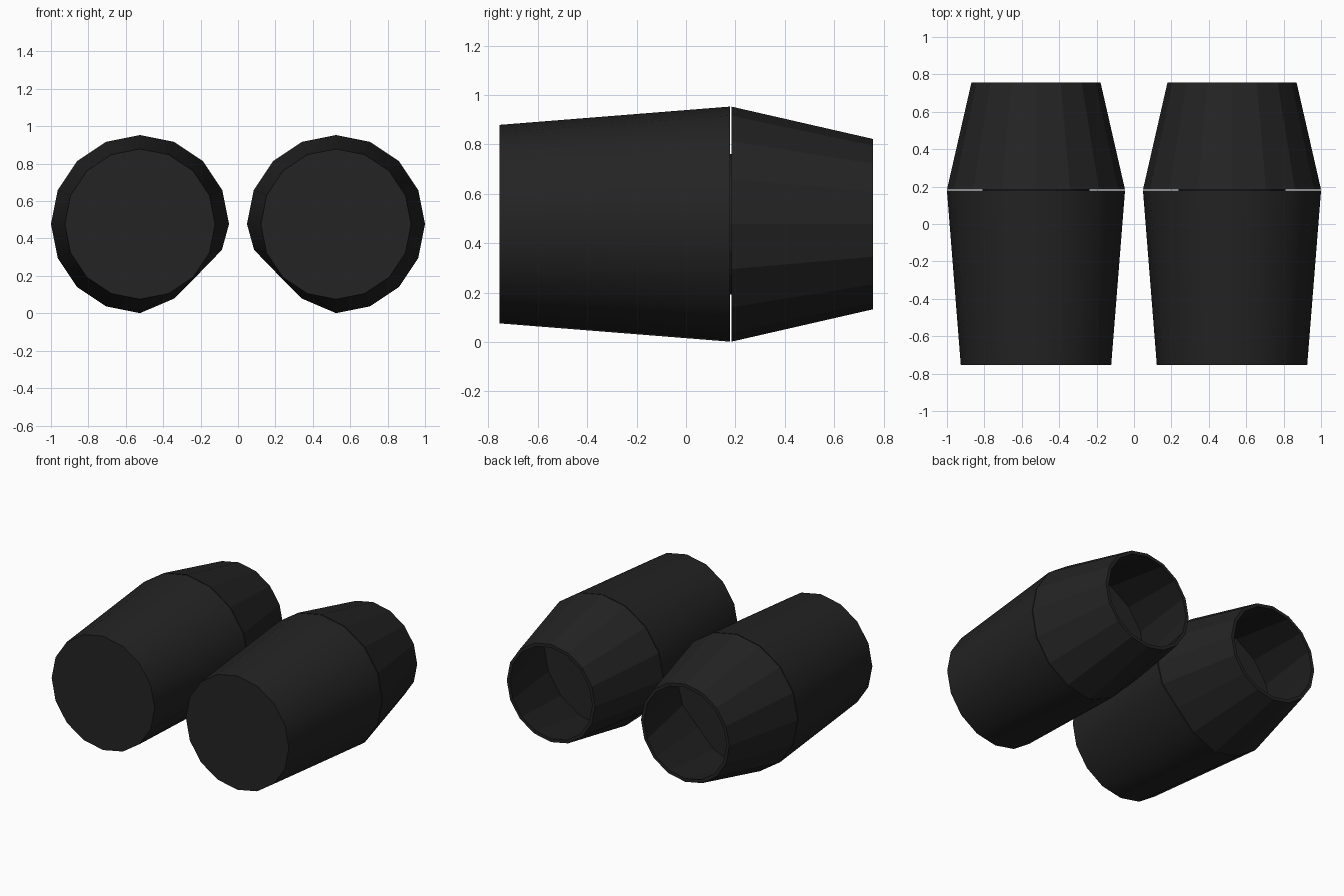
import bpy, bmesh, math

if "Cube" in bpy.data.objects:
    bpy.data.objects.remove(bpy.data.objects["Cube"])

CX, CZ, SIDES = 0.524, 0.477, 16

black = bpy.data.materials.new("matte black")
black.diffuse_color = (0.017, 0.017, 0.017, 1)
black.use_nodes = True
black.node_tree.nodes["Principled BSDF"].inputs["Base Color"].default_value = black.diffuse_color


def ring(bm, y, r, flat=False):
    """16-sided ring; flat planes off the lower inner corner."""
    verts = []
    for i in range(SIDES):
        a = 2 * math.pi * i / SIDES
        x, z = r * math.cos(a), r * math.sin(a)
        if flat and i in (9, 10, 11):
            x, z = {9: (-0.438, -0.138), 10: (-0.312, -0.268),
                    11: (-0.183, -0.398)}[i]
            x, z = x * r / 0.476, z * r / 0.476
        verts.append(bm.verts.new((CX + x, y, CZ + z)))
    return verts


def loft(name, profile, smooth=False):
    """Join rings (y, radius, flattened) and cap both ends, then mirror."""
    bm = bmesh.new()
    rings = [ring(bm, *p) for p in profile]
    for a, b in zip(rings, rings[1:]):
        for i in range(SIDES):
            j = (i + 1) % SIDES
            bm.faces.new((a[i], a[j], b[j], b[i]))
    bm.faces.new(rings[0])
    bm.faces.new(rings[-1])
    bmesh.ops.recalc_face_normals(bm, faces=bm.faces[:])
    mesh = bpy.data.meshes.new(name)
    bm.to_mesh(mesh)
    bm.free()
    mesh.materials.append(black)
    ob = bpy.data.objects.new(name, mesh)
    bpy.context.collection.objects.link(ob)
    ob.modifiers.new("other side", 'MIRROR').use_mirror_merge = False
    if smooth:
        bpy.ops.object.select_all(action='DESELECT')
        ob.select_set(True)
        bpy.context.view_layer.objects.active = ob
        bpy.ops.object.shade_smooth_by_angle(angle=math.radians(35))
    return ob


# Solid front barrels, widening to the back
loft("barrel", [(-0.755, 0.402, False), (0.178, 0.476, True)], smooth=True)

# Hollow rear cones: outer wall, rim, inner wall, floor near the gap
loft("rear_cone", [(0.184, 0.476, True), (0.757, 0.345, False),
                   (0.757, 0.322, False), (0.192, 0.451, True)])

# Thin connecting core inside the gap
loft("core", [(0.170, 0.285, False), (0.188, 0.285, False)])
